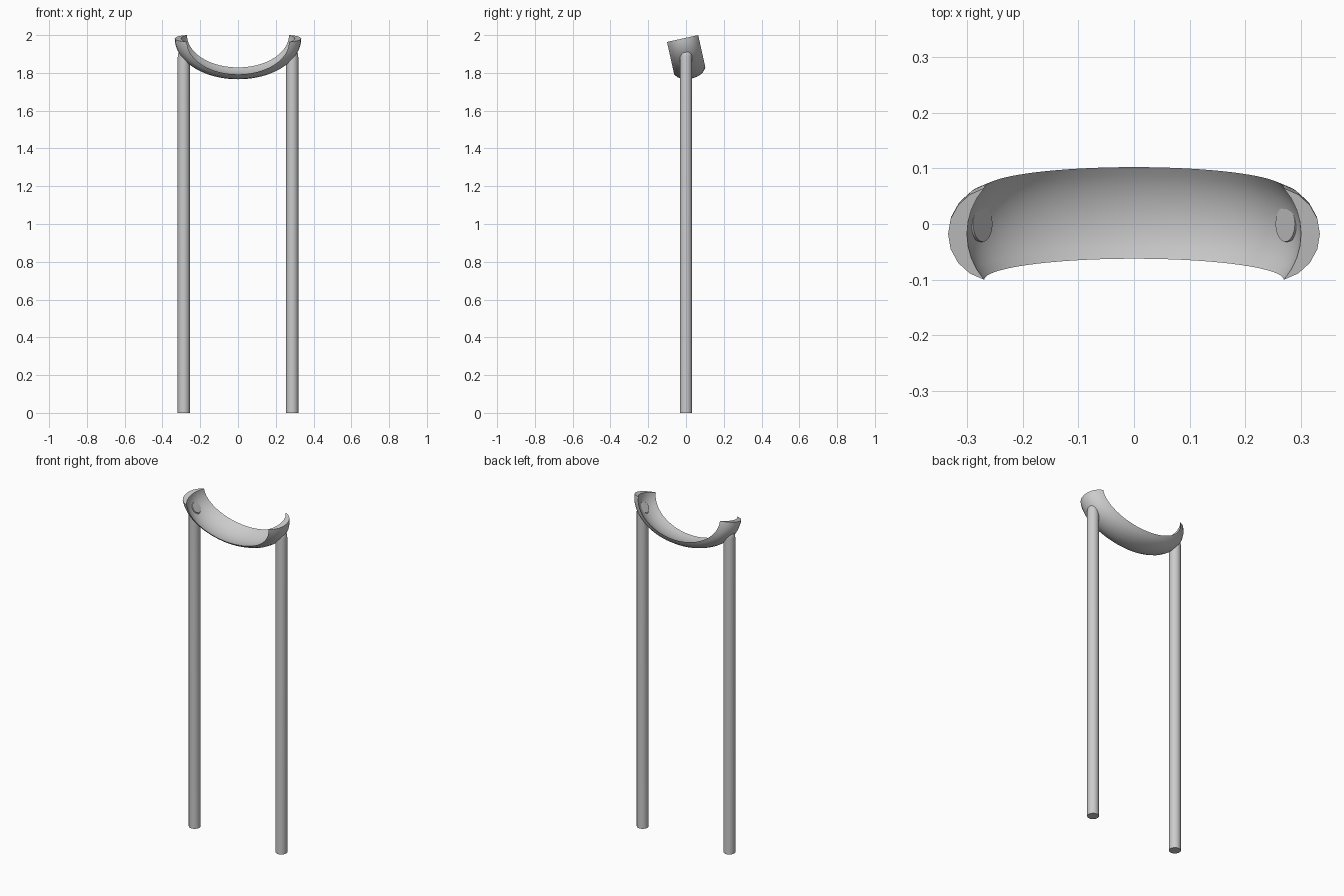
import bpy, bmesh, math
from mathutils import Matrix

if "Cube" in bpy.data.objects:
    bpy.data.objects.remove(bpy.data.objects["Cube"])


def arc(half_chord, sag, n):
    """Points (y, rise) of a circular arc over a chord."""
    r = (half_chord ** 2 + sag ** 2) / (2 * sag)
    a = math.asin(min(1, half_chord / r))
    return [(r * math.sin(-a + 2 * a * i / n),
             r * math.cos(-a + 2 * a * i / n) - (r - sag)) for i in range(n + 1)]


def loft(name, rings, matrix=Matrix()):
    """Join closed rings of points into a capped solid."""
    bm = bmesh.new()
    rows = [[bm.verts.new(p) for p in ring] for ring in rings]
    n = len(rows[0])
    for a, b in zip(rows, rows[1:]):
        for i in range(n):
            bm.faces.new((a[i], a[(i + 1) % n], b[(i + 1) % n], b[i]))
    bm.faces.new(rows[0])
    bm.faces.new(rows[-1])
    bmesh.ops.recalc_face_normals(bm, faces=bm.faces)
    bm.transform(matrix)
    mesh = bpy.data.meshes.new(name)
    bm.to_mesh(mesh)
    bm.free()
    ob = bpy.data.objects.new(name, mesh)
    bpy.context.collection.objects.link(ob)
    bpy.ops.object.select_all(action='DESELECT')
    ob.select_set(True)
    bpy.context.view_layer.objects.active = ob
    bpy.ops.object.shade_smooth_by_angle(angle=math.radians(35))
    return ob


# cradle: crescent section swept along a flattened half ring, tilted forward
LIP, FLAT, STEPS = 0.27, 0.65, 40
outer = arc(0.0845, 0.065, 8)
inner = arc(0.0845, 0.031, 8)
section = outer + inner[-2:0:-1]
rings = []
for k in range(STEPS + 1):
    t = math.pi * k / STEPS
    rings.append([((LIP + s) * math.cos(t), y, -FLAT * (LIP + s) * math.sin(t))
                  for y, s in section])
loft("cradle", rings,
     Matrix.Translation((0, -0.018, 1.982)) @ Matrix.Rotation(math.radians(12.5), 4, 'X'))

# posts: round rods whose tips bend inward through the cradle
R, PIVOT_X, PIVOT_Z, SIDES = 0.032, 0.255, 1.885, 24


def post_ring(side, z, tilt):
    ring = []
    for i in range(SIDES):
        a = 2 * math.pi * i / SIDES
        d = R + R * math.cos(a)
        ring.append((side * (PIVOT_X + d * math.cos(tilt)),
                     R * math.sin(a), z + d * math.sin(tilt)))
    return ring


for side, label in ((-1, "left_post"), (1, "right_post")):
    bends = [post_ring(side, PIVOT_Z + 0.0002 * k, math.radians(57) * k / 6)
             for k in range(7)]
    loft(label, [post_ring(side, 0, 0)] + bends)
